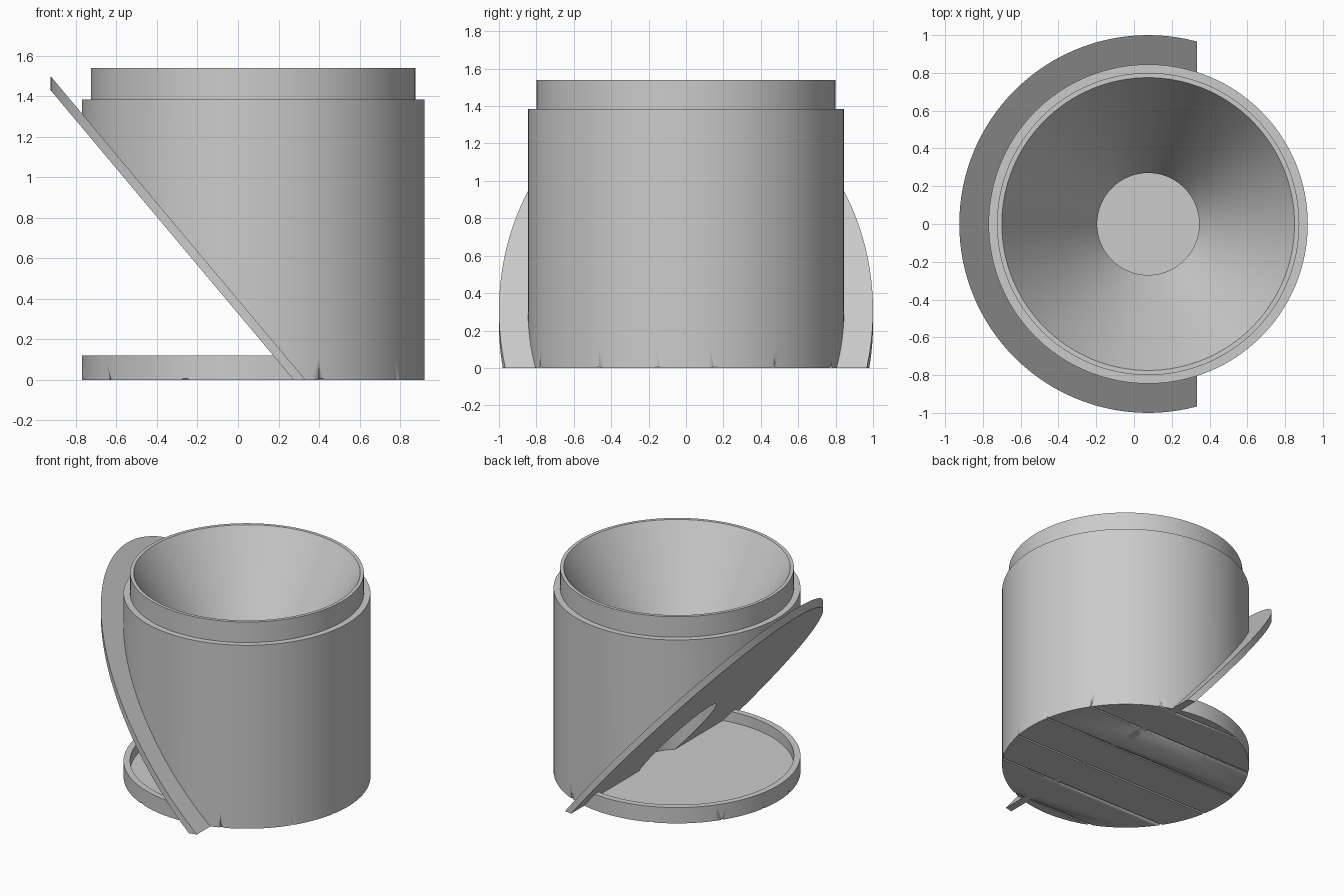
import bpy
import bmesh
import math
from mathutils import Matrix

SEG = 128
CX = 0.075                              # axis of the round parts
SLOPE = math.tan(math.radians(50))      # pitch of the slanted plate
HOLE, BODY, FLANGE = 0.27, 0.845, 1.0   # radii
FLOOR, TRAY = 0.04, 0.12                # heights

cube = bpy.data.objects.get("Cube")
if cube:
    bpy.data.objects.remove(cube)

grey = bpy.data.materials.new("plain grey")
grey.use_nodes = True
grey.diffuse_color = (0.6, 0.6, 0.6, 1)
grey.node_tree.nodes["Principled BSDF"].inputs["Base Color"].default_value = grey.diffuse_color


def ring(bm, radius, height):
    """Circle of vertices; height is a function of the offset from the axis."""
    verts = []
    for i in range(SEG):
        a = math.tau * i / SEG
        x, y = radius * math.cos(a), radius * math.sin(a)
        verts.append(bm.verts.new((x + CX, y, height(x))))
    return verts


def bridge(bm, low, high):
    for i in range(SEG):
        j = (i + 1) % SEG
        bm.faces.new((low[i], low[j], high[j], high[i]))


def lathe(bm, profile, capped=False):
    rings = [ring(bm, r, lambda x, z=z: z) for r, z in profile]
    for low, high in zip(rings, rings[1:]):
        bridge(bm, low, high)
    if capped:
        bm.faces.new(rings[0][::-1])
        bm.faces.new(rings[-1])


def cut(bm, point, normal):
    """Remove everything behind the plane."""
    geom = bm.verts[:] + bm.edges[:] + bm.faces[:]
    bmesh.ops.bisect_plane(bm, geom=geom, dist=1e-5, plane_co=point,
                           plane_no=normal, clear_inner=True)


def finish(bm, name):
    mesh = bpy.data.meshes.new(name)
    bm.to_mesh(mesh)
    bm.free()
    obj = bpy.data.objects.new(name, mesh)
    bpy.context.collection.objects.link(obj)
    mesh.materials.append(grey)
    bpy.ops.object.select_all(action='DESELECT')
    obj.select_set(True)
    bpy.context.view_layer.objects.active = obj
    bpy.ops.object.shade_smooth_by_angle(angle=math.radians(25))
    return obj


# Fine parallel grooves under the tray
bm = bmesh.new()
for k in range(6):
    place = Matrix.Translation((CX, (k - 2.5) * 0.31, 0)) @ Matrix.Rotation(math.pi / 2, 4, 'Y')
    bmesh.ops.create_cone(bm, cap_ends=True, segments=12, radius1=0.008,
                          radius2=0.008, depth=2, matrix=place)
grooves = finish(bm, "groove_cutter")
grooves.hide_render = True

# Round tray with a low rim
bm = bmesh.new()
lathe(bm, [(BODY, 0), (BODY, TRAY), (0.80, TRAY), (0.80, FLOOR)], capped=True)
tray = finish(bm, "tray")
carve = tray.modifiers.new("grooves", 'BOOLEAN')
carve.operation = 'DIFFERENCE'
carve.solver = 'EXACT'
carve.object = grooves
bpy.ops.object.modifier_apply(modifier=carve.name)
bpy.data.objects.remove(grooves)

# Hopper with stepped neck, funnel and outlet, cut off along the slanted plate
bm = bmesh.new()
lathe(bm, [(BODY, TRAY), (BODY, 1.385), (0.80, 1.385), (0.80, 1.54),
           (0.775, 1.54), (HOLE, 0.665), (HOLE, FLOOR)])
cut(bm, (0.325, 0, 0), (SLOPE, 0, 1))
finish(bm, "hopper")

# Slanted plate with the outlet hole, trimmed at the ground
bm = bmesh.new()
rings = []
for r, start in ((FLANGE, 0.275), (FLANGE, 0.333), (HOLE, 0.333), (HOLE, 0.275)):
    rings.append(ring(bm, r, lambda x, s=start: SLOPE * (s - CX - x)))
for k in range(4):
    bridge(bm, rings[k], rings[(k + 1) % 4])
cut(bm, (0, 0, 0), (0, 0, 1))
bmesh.ops.holes_fill(bm, edges=[e for e in bm.edges if e.is_boundary])
bmesh.ops.recalc_face_normals(bm, faces=bm.faces[:])
finish(bm, "slanted_plate")
